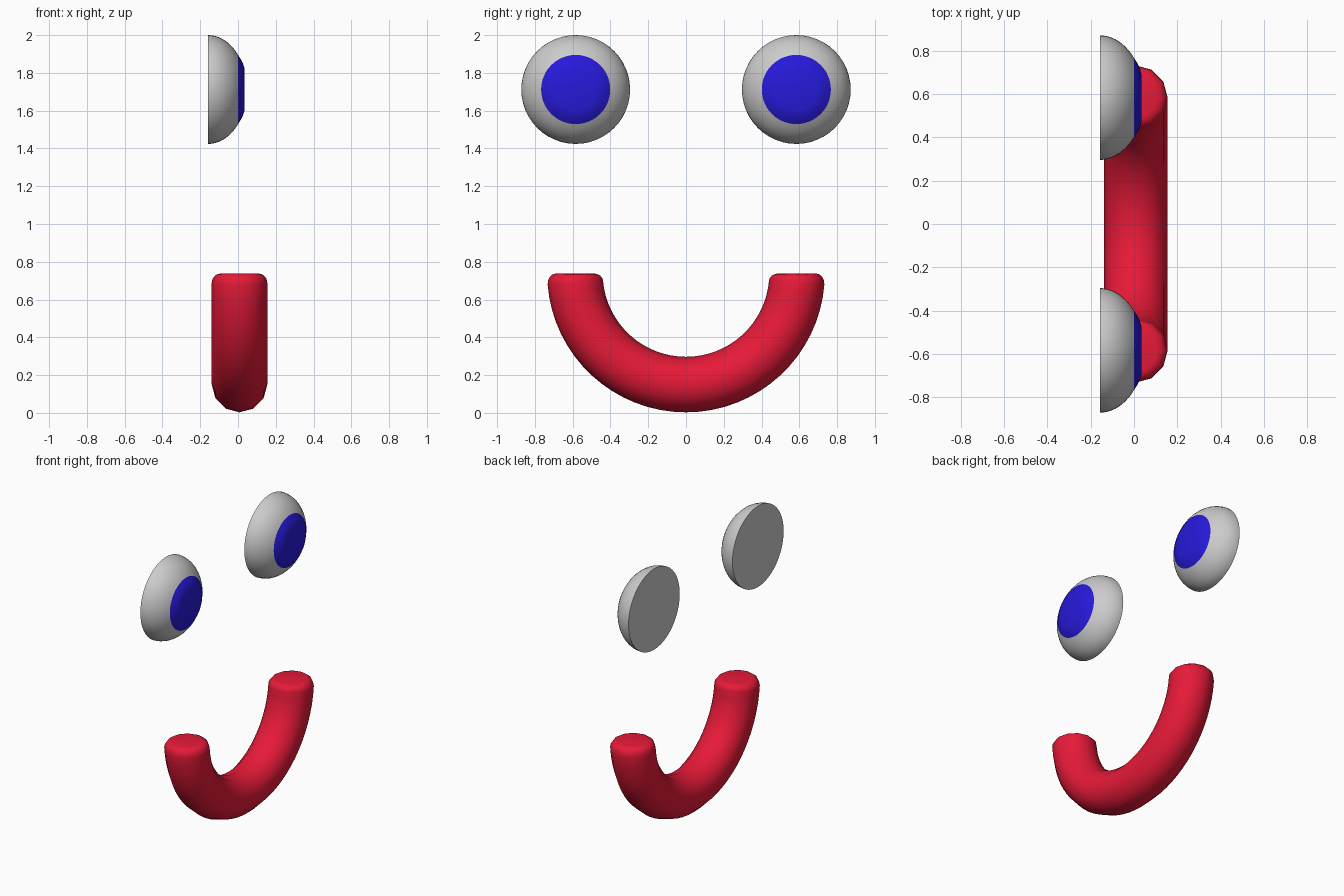
import bpy, bmesh
from math import sin, cos, pi, sqrt, radians, asin
from mathutils import Vector

if "Cube" in bpy.data.objects:
    bpy.data.objects.remove(bpy.data.objects["Cube"])


def material(name, color):
    m = bpy.data.materials.new(name)
    m.diffuse_color = color
    m.use_nodes = True
    m.node_tree.nodes["Principled BSDF"].inputs["Base Color"].default_value = m.diffuse_color
    return m


def loft(name, rings, cap_start, cap_end, angle, mat=None):
    """Skin a list of closed rings, optionally closing the ends."""
    bm = bmesh.new()
    loops = [[bm.verts.new(p) for p in ring] for ring in rings]
    n = len(loops[0])
    for a, b in zip(loops, loops[1:]):
        for i in range(n):
            j = (i + 1) % n
            bm.faces.new((a[i], a[j], b[j], b[i]))
    if cap_start:
        bm.faces.new(loops[0][::-1])
    if cap_end:
        bm.faces.new(loops[-1])
    bmesh.ops.recalc_face_normals(bm, faces=bm.faces)
    # open caps: make sure the surface still points outwards (+x)
    mesh = bpy.data.meshes.new(name)
    bm.to_mesh(mesh)
    bm.free()
    obj = bpy.data.objects.new(name, mesh)
    bpy.context.collection.objects.link(obj)
    if mat:
        mesh.materials.append(mat)
    bpy.ops.object.select_all(action='DESELECT')
    obj.select_set(True)
    bpy.context.view_layer.objects.active = obj
    bpy.ops.object.shade_smooth_by_angle(angle=radians(angle))
    return obj


red = material("red", (0.80, 0.01, 0.04, 1))
blue = material("blue", (0.02, 0.01, 0.70, 1))

# Mouth: half ring of a twelve-sided tube with rounded ends
MAJOR, MINOR, ROUND, CX, CZ = 0.588, 0.147, 0.048, 0.008, 0.738
ends = [ROUND * (1 - cos(k * pi / 8)) for k in range(5)]
angles = [s / MAJOR for s in ends]
body = [angles[-1] + (pi - 2 * angles[-1]) * k / 32 for k in range(1, 32)]
path = angles + body + [pi - a for a in reversed(angles)]
rings = []
for t in path:
    s = min(t, pi - t) * MAJOR
    d = max(0.0, ROUND - s)
    r = MINOR - ROUND + sqrt(max(0.0, ROUND ** 2 - d * d))
    ring = []
    for i in range(12):
        u = 2 * pi * i / 12
        w = MAJOR + r * cos(u)
        ring.append(Vector((CX + r * sin(u), w * cos(t), CZ - w * sin(t))))
    rings.append(ring)
loft("mouth", rings, True, True, 50, red)

# Eyes: flat-backed domes, each with a flattened iris
RAD, DEPTH, IRIS, BACK = 0.288, 0.205, 0.183, -0.158
limit = pi / 2 - asin(IRIS / RAD)
dome = [(BACK + DEPTH * sin(limit * k / 10), RAD * cos(limit * k / 10))
        for k in range(11)]
iris = [dome[-1], (0.014, 0.162), (0.026, 0.138), (0.034, 0.113)]


def turned(profile, y, z, n=48):
    return [[Vector((x, y + r * cos(2 * pi * i / n), z + r * sin(2 * pi * i / n)))
             for i in range(n)] for x, r in profile]


for side, y in (("left", -0.584), ("right", 0.584)):
    loft(side + "_eye", turned(dome, y, 1.712), True, False, 40)
    loft(side + "_iris", turned(iris, y, 1.712), False, True, 40, blue)
